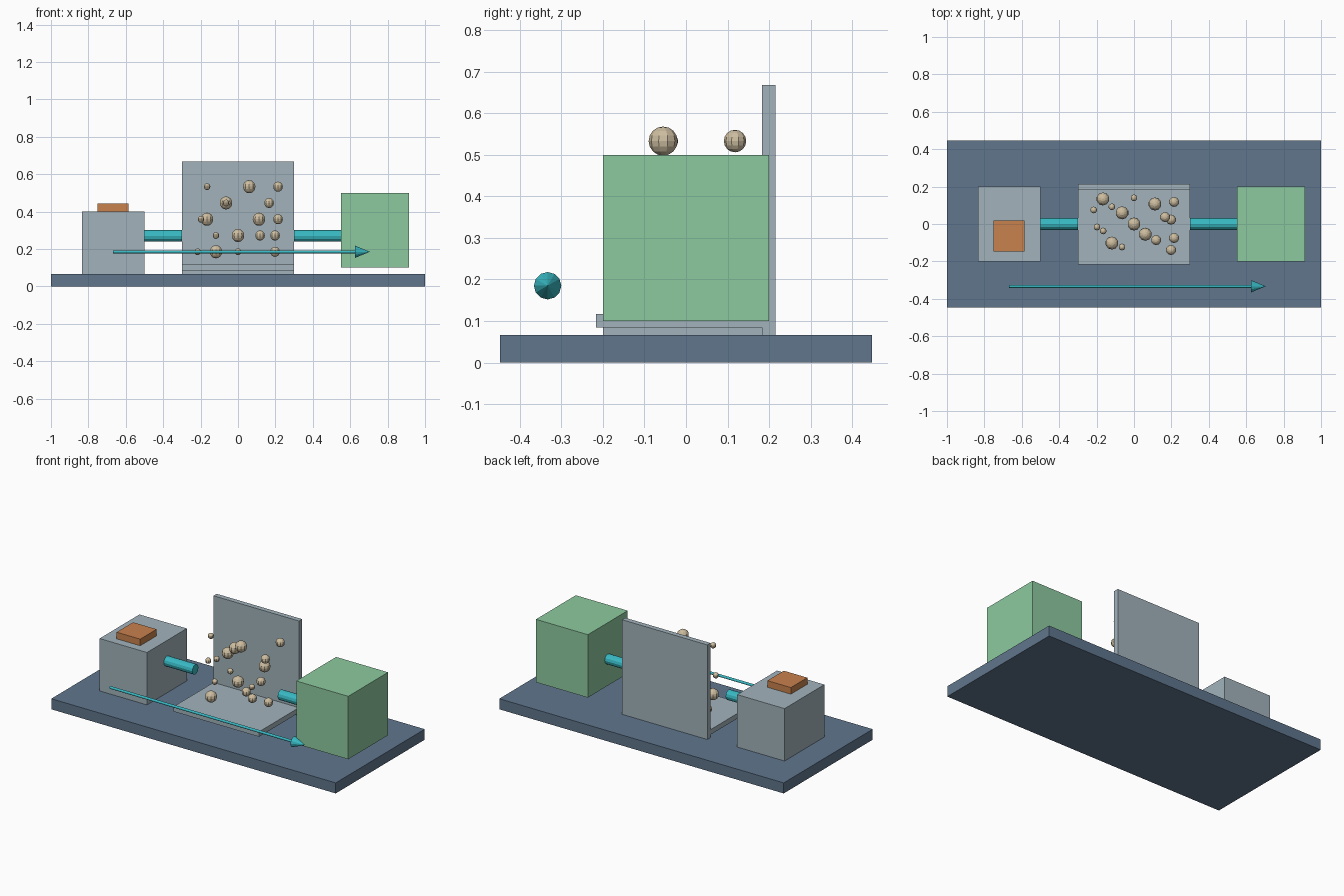
import bpy
import math

if "Cube" in bpy.data.objects:
    bpy.data.objects.remove(bpy.data.objects["Cube"], do_unlink=True)


def material(name, rgb):
    m = bpy.data.materials.new(name)
    m.use_nodes = True
    m.diffuse_color = (*rgb, 1)
    m.node_tree.nodes["Principled BSDF"].inputs["Base Color"].default_value = (*rgb, 1)
    return m


slate = material("slate_blue", (0.115, 0.18, 0.265))
grey = material("pale_grey", (0.36, 0.45, 0.50))
green = material("soft_green", (0.27, 0.59, 0.35))
orange = material("copper_orange", (0.58, 0.22, 0.075))
teal = material("teal", (0.04, 0.49, 0.55))
sand = material("sand", (0.61, 0.51, 0.35))


def finish(name, mat):
    ob = bpy.context.object
    ob.name = name
    ob.data.materials.append(mat)
    return ob


def box(name, mat, x, y, z):
    """Box from (min, max) ranges on each axis."""
    ranges = (x, y, z)
    bpy.ops.mesh.primitive_cube_add(size=1, location=[(a + b) / 2 for a, b in ranges])
    ob = finish(name, mat)
    ob.scale = [b - a for a, b in ranges]
    return ob


def rod(name, mat, x0, x1, y, z, r0, r1):
    """Cylinder or cone lying along x."""
    bpy.ops.mesh.primitive_cone_add(vertices=12, radius1=r0, radius2=r1, depth=x1 - x0,
                                    location=((x0 + x1) / 2, y, z),
                                    rotation=(0, math.pi / 2, 0))
    return finish(name, mat)


# Base and the two end units
box("base_plate", slate, (-1, 1), (-0.447, 0.447), (0, 0.067))
box("inlet_unit", grey, (-0.833, -0.5), (-0.2, 0.2), (0.067, 0.4))
box("inlet_button", orange, (-0.75, -0.585), (-0.147, 0.018), (0.4, 0.442))
box("outlet_unit", green, (0.55, 0.915), (-0.2, 0.2), (0.1, 0.5))

# Open chamber: raised floor and back wall
box("chamber_floor", grey, (-0.3, 0.3), (-0.217, 0.183), (0.085, 0.117))
box("chamber_wall", grey, (-0.3, 0.3), (0.183, 0.215), (0.067, 0.668))

# Pipes joining the units to the chamber
rod("inlet_pipe", teal, -0.5, -0.3, 0, 0.27, 0.031, 0.031)
rod("outlet_pipe", teal, 0.3, 0.55, 0, 0.27, 0.031, 0.031)

# Flow arrow along the front
rod("arrow_shaft", teal, -0.667, 0.63, -0.333, 0.185, 0.008, 0.008)
rod("arrow_head", teal, 0.625, 0.705, -0.333, 0.185, 0.033, 0)

# Floating grains on five height levels: (x, y, level), grouped by radius
grains = {
    0.035: [(-0.166, 0.134, 2), (-0.118, -0.102, 0), (-0.064, 0.06, 3),
            (0, 0, 1), (0.06, -0.055, 4), (0.112, 0.107, 2)],
    0.027: [(0.198, -0.139, 1), (0.214, 0.118, 4), (0.214, -0.075, 2),
            (0.198, 0.023, 0), (0.166, 0.037, 3), (0.118, -0.086, 1)],
    0.018: [(-0.216, 0.075, 0), (-0.198, -0.016, 2), (-0.165, -0.037, 4),
            (-0.118, 0.092, 1), (-0.064, -0.123, 3), (0, 0.14, 0)],
}
for radius, spots in grains.items():
    for x, y, level in spots:
        bpy.ops.mesh.primitive_uv_sphere_add(segments=10, ring_count=8, radius=radius,
                                             location=(x, y, 0.185 + 0.087 * level))
        finish("grain", sand)
